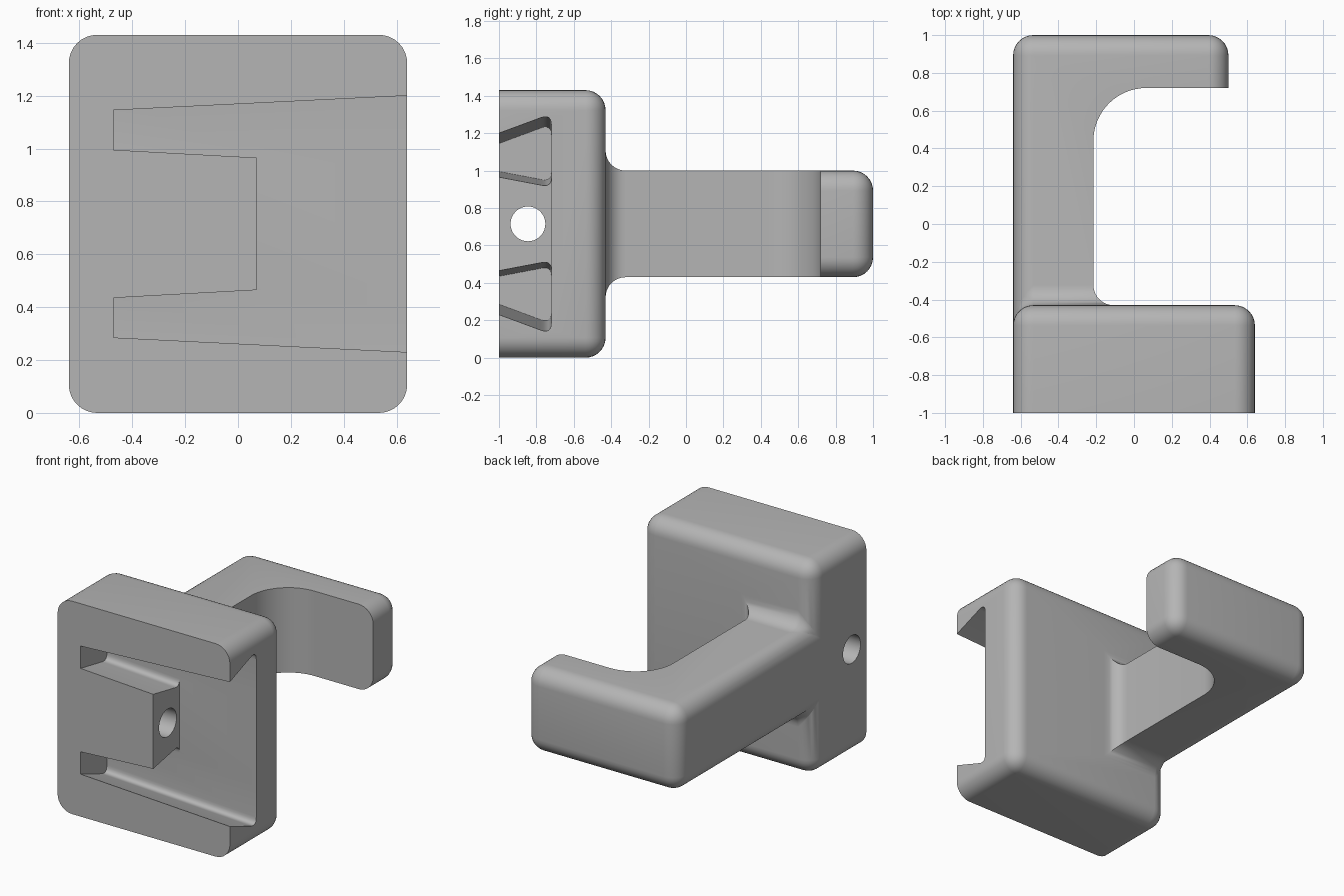
import bpy, bmesh, math
from mathutils import Vector

old = bpy.data.objects.get("Cube")
if old:
    bpy.data.objects.remove(old, do_unlink=True)

FRONT, BACK, MID_Z = -1.0, -0.43, 0.715
HALF_X, FILLET = 0.64, 0.107

grey = bpy.data.materials.new("plain grey")
grey.use_nodes = True
grey.diffuse_color = (0.46, 0.46, 0.46, 1)
grey.node_tree.nodes["Principled BSDF"].inputs["Base Color"].default_value = (0.46, 0.46, 0.46, 1)


def loft(name, start, end):
    """Solid between two matching closed outlines."""
    bm = bmesh.new()
    a = [bm.verts.new(p) for p in start]
    b = [bm.verts.new(p) for p in end]
    bm.faces.new(a)
    bm.faces.new(b[::-1])
    for i in range(len(a)):
        j = (i + 1) % len(a)
        bm.faces.new((a[i], b[i], b[j], a[j]))
    bmesh.ops.recalc_face_normals(bm, faces=bm.faces)
    mesh = bpy.data.meshes.new(name)
    bm.to_mesh(mesh)
    bm.free()
    mesh.materials.append(grey)
    ob = bpy.data.objects.new(name, mesh)
    bpy.context.collection.objects.link(ob)
    return ob


def box(name, lo, hi):
    ring = [(lo[0], lo[1]), (hi[0], lo[1]), (hi[0], hi[1]), (lo[0], hi[1])]
    return loft(name, [(x, y, lo[2]) for x, y in ring], [(x, y, hi[2]) for x, y in ring])


def combine(target, tool, operation):
    """Apply a boolean and remove the tool."""
    mod = target.modifiers.new("combine", 'BOOLEAN')
    mod.operation, mod.solver, mod.object = operation, 'EXACT', tool
    bpy.ops.object.select_all(action='DESELECT')
    bpy.context.view_layer.objects.active = target
    target.select_set(True)
    bpy.ops.object.modifier_apply(modifier=mod.name)
    bpy.data.objects.remove(tool, do_unlink=True)


# Mounting block with the hooked arm joined to its back
bracket = box("hook_bracket", (-HALF_X, FRONT, 0), (HALF_X, BACK, 2 * MID_Z))
inner, tip, reach, bend = -0.215, 0.5, 0.72, 0.28
hook = [(-HALF_X, -0.7), (inner, -0.7)]
for i in range(17):
    t = math.pi / 2 * i / 16
    hook.append((inner + bend - bend * math.cos(t), reach - bend + bend * math.sin(t)))
hook += [(tip, reach), (tip, 1), (-HALF_X, 1)]
arm = loft("arm", [(x, y, MID_Z - 0.285) for x, y in hook],
           [(x, y, MID_Z + 0.285) for x, y in hook])
combine(bracket, arm, 'UNION')

# Round the outer edges and the joint; the front rim and inner hook stay sharp
bm = bmesh.new()
bm.from_mesh(bracket.data)
bmesh.ops.remove_doubles(bm, verts=bm.verts, dist=0.0005)
bmesh.ops.dissolve_limit(bm, angle_limit=math.radians(1), verts=bm.verts, edges=bm.edges)


def is_rounded(edge):
    mid = (edge.verts[0].co + edge.verts[1].co) / 2
    on_front = mid.y < FRONT + 0.01
    on_inner_hook = mid.x > -0.3 and BACK + 0.01 < mid.y < reach + 0.01
    return edge.calc_face_angle(0) > 1 and not on_front and not on_inner_hook


bmesh.ops.bevel(bm, geom=[e for e in bm.edges if is_rounded(e)], offset=FILLET,
                offset_type='OFFSET', segments=8, profile=0.5, affect='EDGES',
                clamp_overlap=False)
bmesh.ops.recalc_face_normals(bm, faces=bm.faces)
bm.to_mesh(bracket.data)
bm.free()


# Tapered undercut slots, mirrored about the middle height
def rounded(before, corner, after, size):
    c = Vector(corner)
    p = c + (Vector(before) - c).normalized() * size
    q = c + (Vector(after) - c).normalized() * size
    return [p * (1 - t) ** 2 + c * 2 * t * (1 - t) + q * t * t
            for t in [i / 6 for i in range(7)]]


SLOT_X, ISLAND_X, FLOOR = -0.47, 0.07, -0.72


def slot_section(x, side):
    out = 0.43 + 0.0495 * (x - SLOT_X)
    inn = 0.28 - 0.055 * (x - SLOT_X)

    def outer(y):
        return (y, out + 0.37 * (y - FRONT))

    def island(y):
        return (y, inn - 0.19 * (y - FRONT))

    mouth = FRONT - 0.1
    pts = [Vector(outer(mouth))]
    pts += rounded(outer(mouth), outer(FLOOR), island(FLOOR), 0.06)
    pts += rounded(outer(FLOOR), island(FLOOR), island(mouth), 0.05)
    pts.append(Vector(island(mouth)))
    return [(x, p.x, MID_Z + side * p.y) for p in pts]


for side in (1, -1):
    combine(bracket, loft("slot_cutter", slot_section(SLOT_X, side),
                          slot_section(0.8, side)), 'DIFFERENCE')

# Open the space beside the island
combine(bracket, box("opening_cutter", (ISLAND_X, FRONT - 0.1, MID_Z - 0.33),
                     (0.8, FLOOR, MID_Z + 0.33)), 'DIFFERENCE')

# Cross hole through the island and side wall
circle = [(-0.845 + 0.093 * math.cos(a), MID_Z + 0.093 * math.sin(a))
          for a in [math.tau * i / 40 for i in range(40)]]
combine(bracket, loft("hole_cutter", [(-0.8, y, z) for y, z in circle],
                      [(0.3, y, z) for y, z in circle]), 'DIFFERENCE')

bpy.ops.object.shade_smooth_by_angle(angle=math.radians(30))
